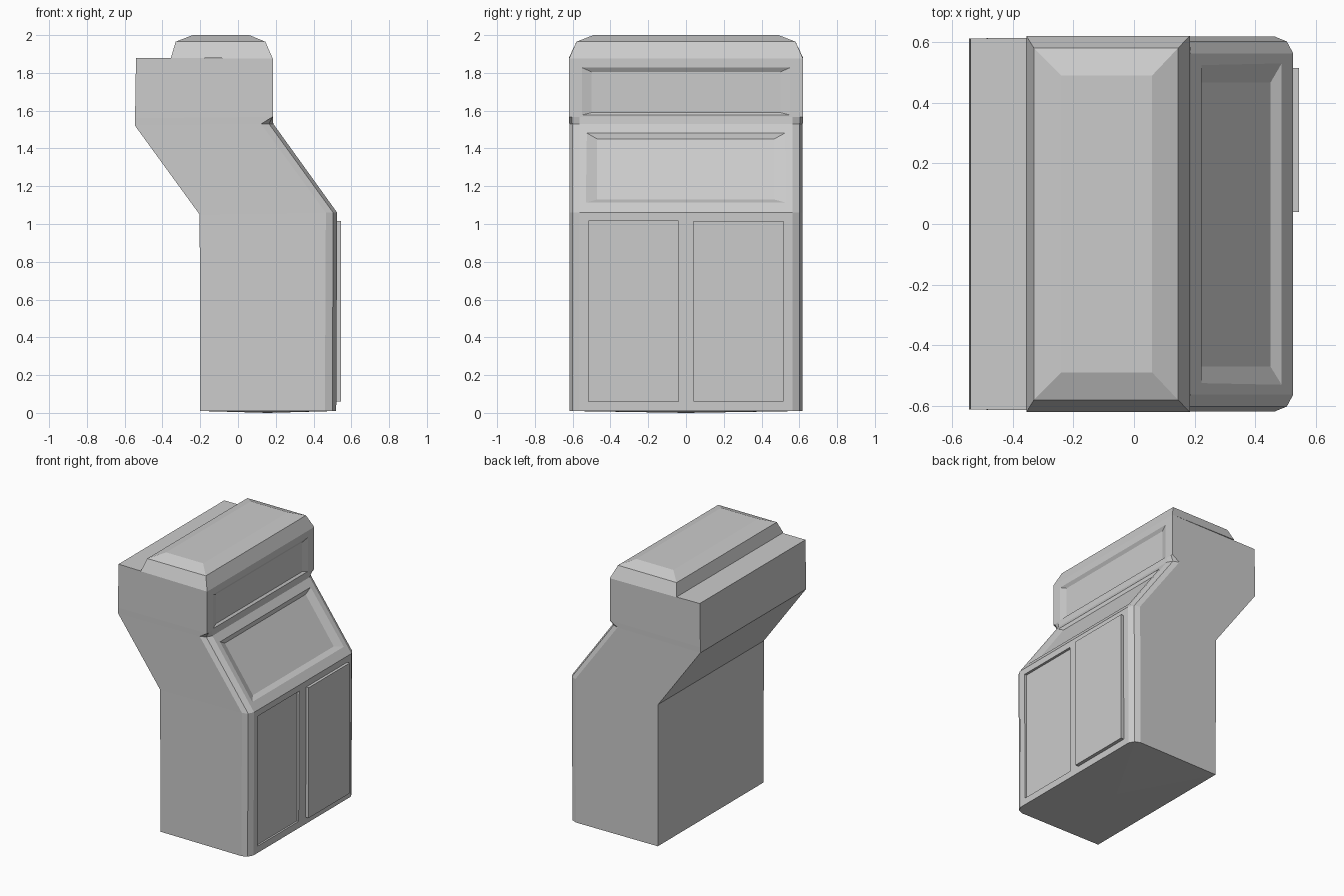
import bpy, bmesh

if "Cube" in bpy.data.objects:
    bpy.data.objects.remove(bpy.data.objects["Cube"])


def loft(name, rings, bottom_drop=None):
    """Closed solid skinned through equal-length rings of points."""
    bm = bmesh.new()
    rows = [[bm.verts.new(p) for p in r] for r in rings]
    n = len(rows[0])
    for a, b in zip(rows, rows[1:]):
        for i in range(n):
            j = (i + 1) % n
            bm.faces.new((a[i], a[j], b[j], b[i]))
    base = bm.faces.new(rows[0][::-1])
    bm.faces.new(rows[-1])
    if bottom_drop is not None:
        centre = bmesh.ops.poke(bm, faces=[base])["verts"][0]
        centre.co.z = bottom_drop
    bmesh.ops.recalc_face_normals(bm, faces=bm.faces)
    mesh = bpy.data.meshes.new(name)
    bm.to_mesh(mesh)
    bm.free()
    obj = bpy.data.objects.new(name, mesh)
    bpy.context.collection.objects.link(obj)
    return obj


def section(back, front, hw_back, hw, chamfer):
    """Plan outline with chamfered front corners; back and front are (x, z)."""
    (xb, zb), (xf, zf) = back, front
    half = [(xb, hw_back, zb), (xf - chamfer, hw, zf),
            (xf - chamfer * 0.35, hw - 0.016, zf), (xf, hw - 0.055, zf)]
    return [(x, -y, z) for x, y, z in half] + half[::-1]


def panel(low, high, y0, y1):
    """Rectangle between two (x, z) points and two y values."""
    return [(low[0], y0, low[1]), (low[0], y1, low[1]),
            (high[0], y1, high[1]), (high[0], y0, high[1])]


def recess(target, name, outer, inner):
    """Cut a tapered pocket into the target."""
    cutter = loft(name, [panel(*inner), panel(*outer)])
    cutter.hide_render = True
    mod = target.modifiers.new(name, "BOOLEAN")
    mod.operation = "DIFFERENCE"
    mod.solver = "EXACT"
    mod.object = cutter
    bpy.context.view_layer.objects.active = target
    bpy.ops.object.modifier_apply(modifier=name)
    bpy.data.objects.remove(cutter)


# Cabinet body, from the floor to the rear ledge
body = loft("cabinet_body", [
    section((-0.2, 0.01), (0.52, 0.01), 0.612, 0.618, 0.06),
    section((-0.203, 1.05), (0.525, 1.06), 0.612, 0.618, 0.06),
    section((-0.545, 1.52), (0.187, 1.53), 0.612, 0.618, 0.065),
    section((-0.545, 1.56), (0.184, 1.567), 0.612, 0.62, 0.0),
    section((-0.54, 1.88), (0.184, 1.875), 0.612, 0.62, 0.0),
], bottom_drop=0.0)

# Screen recess on the sloping front
recess(body, "screen_recess",
       ((0.493, 1.11), (0.222, 1.49), -0.54, 0.54),
       ((0.45, 1.13), (0.222, 1.45), -0.47, 0.466))
# Shallow recess in the header face
recess(body, "header_recess",
       ((0.187, 1.575), (0.187, 1.832), -0.56, 0.56),
       ((0.17, 1.59), (0.17, 1.805), -0.5, 0.5))
# Sunken left door
recess(body, "left_door_recess",
       ((0.54, 0.06), (0.54, 1.015), -0.515, -0.04),
       ((0.507, 0.06), (0.507, 1.015), -0.515, -0.04))

# Raised right door
loft("right_door", [panel((0.51, 0.06), (0.51, 1.015), 0.04, 0.515),
                    panel((0.545, 0.06), (0.545, 1.015), 0.04, 0.515)])


# Bevelled roof cap
def slab(xb, xf, hw, zb, zf):
    return [(xb, -hw, zb), (xf, -hw, zf), (xf, hw, zf), (xb, hw, zb)]


loft("roof_cap", [slab(-0.355, 0.184, 0.62, 1.88, 1.875),
                  slab(-0.33, 0.145, 0.58, 1.965, 1.965),
                  slab(-0.24, 0.06, 0.49, 2.0, 2.0)])
